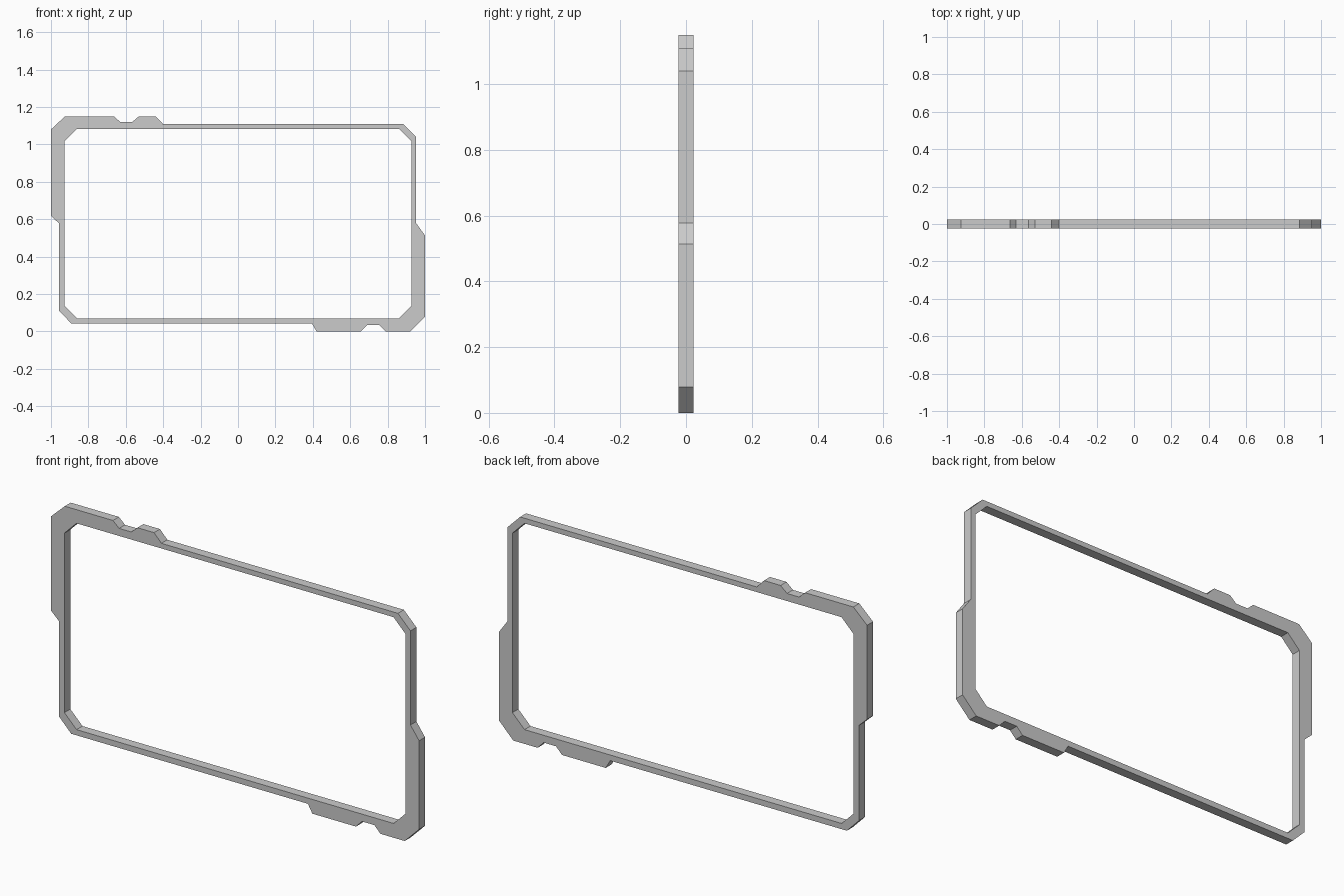
import bpy
import math

if "Cube" in bpy.data.objects:
    bpy.data.objects.remove(bpy.data.objects["Cube"])

HALF_DEPTH = 0.023

# Outer silhouette (x, z), clockwise from the upper left corner
outer = [
    (-1, 1.08), (-0.925, 1.15), (-0.663, 1.15), (-0.63, 1.12),
    (-0.565, 1.12), (-0.53, 1.15), (-0.44, 1.15), (-0.40, 1.108),
    (0.885, 1.108), (0.953, 1.04), (0.953, 0.578), (1, 0.513),
    (1, 0.078), (0.922, 0), (0.79, 0), (0.757, 0.034),
    (0.69, 0.034), (0.657, 0), (0.42, 0), (0.396, 0.042),
    (-0.89, 0.042), (-0.957, 0.11), (-0.957, 0.578), (-1, 0.618),
]


# Chamfered rectangular screen opening
def chamfered_rect(x, z0, z1, c):
    return [(-x, z0 + c), (-x, z1 - c), (-x + c, z1), (x - c, z1),
            (x, z1 - c), (x, z0 + c), (x - c, z0), (-x + c, z0)]


inner = chamfered_rect(0.927, 0.07, 1.083, 0.066)

# Frame: filled outline with the opening as a hole, given thickness
curve = bpy.data.curves.new("panel_frame", "CURVE")
curve.dimensions = "2D"
curve.fill_mode = "BOTH"
curve.extrude = HALF_DEPTH
for loop in (outer, inner):
    spline = curve.splines.new("POLY")
    spline.points.add(len(loop) - 1)
    for point, (x, z) in zip(spline.points, loop):
        point.co = (x, z, 0, 1)
    spline.use_cyclic_u = True

frame = bpy.data.objects.new("panel_frame", curve)
bpy.context.collection.objects.link(frame)
frame.rotation_euler.x = math.pi / 2

# Turn into a flat-shaded mesh
bpy.context.view_layer.objects.active = frame
frame.select_set(True)
bpy.ops.object.convert(target="MESH")
bpy.ops.object.transform_apply(location=False, rotation=True, scale=False)
bpy.ops.object.mode_set(mode="EDIT")
bpy.ops.mesh.select_all(action="SELECT")
bpy.ops.mesh.remove_doubles(threshold=0.0005)
bpy.ops.mesh.normals_make_consistent(inside=False)
bpy.ops.object.mode_set(mode="OBJECT")
bpy.ops.object.shade_flat()
